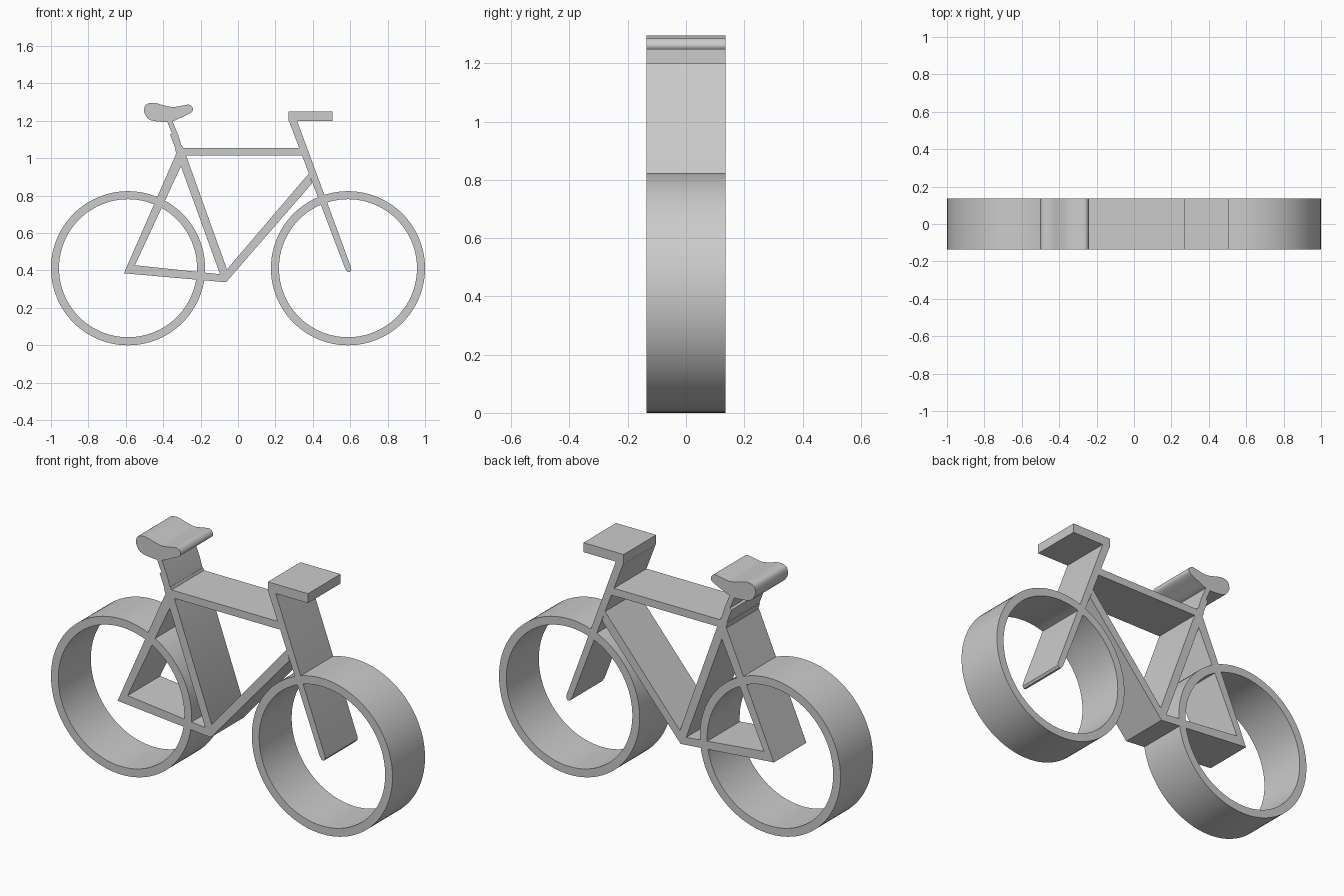
import bpy, bmesh, math
from mathutils import Vector

if "Cube" in bpy.data.objects:
    bpy.data.objects.remove(bpy.data.objects["Cube"], do_unlink=True)

HALF = 0.136  # half of the extrusion depth

grey = bpy.data.materials.new("plain grey")
grey.use_nodes = True
colour = (0.6, 0.6, 0.6, 1)
grey.diffuse_color = colour
grey.node_tree.nodes["Principled BSDF"].inputs["Base Color"].default_value = colour


def finish(name, bm):
    """Extrude the flat faces from front to back and make the object."""
    res = bmesh.ops.extrude_face_region(bm, geom=bm.faces[:])
    moved = [g for g in res["geom"] if isinstance(g, bmesh.types.BMVert)]
    bmesh.ops.translate(bm, verts=moved, vec=(0, 2 * HALF, 0))
    bmesh.ops.recalc_face_normals(bm, faces=bm.faces[:])
    mesh = bpy.data.meshes.new(name)
    bm.to_mesh(mesh)
    bm.free()
    mesh.materials.append(grey)
    obj = bpy.data.objects.new(name, mesh)
    bpy.context.collection.objects.link(obj)
    bpy.ops.object.select_all(action="DESELECT")
    obj.select_set(True)
    bpy.context.view_layer.objects.active = obj
    bpy.ops.object.shade_smooth_by_angle(angle=math.radians(30))
    return obj


def prism(name, outline):
    bm = bmesh.new()
    bm.faces.new([bm.verts.new((x, -HALF, z)) for x, z in outline])
    return finish(name, bm)


def ring(name, cx, cz, outer, inner, n=96):
    bm = bmesh.new()
    loops = []
    for r in (outer, inner):
        angles = [2 * math.pi * i / n for i in range(n)]
        loops.append([bm.verts.new((cx + r * math.cos(a), -HALF, cz + r * math.sin(a)))
                      for a in angles])
    a, b = loops
    for i in range(n):
        j = (i + 1) % n
        bm.faces.new((a[i], a[j], b[j], b[i]))
    return finish(name, bm)


def rounded(points, steps=5):
    """Closed smooth curve through the points."""
    p = [Vector(q) for q in points]
    out = []
    for i in range(len(p)):
        a, b, c, d = (p[(i + k) % len(p)] for k in (-1, 0, 1, 2))
        for s in range(steps):
            t = s / steps
            out.append(0.5 * (2 * b + (c - a) * t + (2 * a - 5 * b + 4 * c - d) * t ** 2
                              + (3 * b - a - 3 * c + d) * t ** 3))
    return out


# Wheels
for side, name in ((-1, "rear_wheel"), (1, "front_wheel")):
    ring(name, side * 0.588, 0.412, 0.412, 0.369)

# Frame tubes
prism("seat_tube", [(-.338, 1.05), (-.30, 1.07), (-.278, 1.016), (-.059, .406),
                    (-.064, .337), (-.096, .38), (-.305, .957)])
prism("seat_stay", [(-.332, 1.021), (-.30, 1.02), (-.305, .957), (-.551, .428),
                    (-.55, .38), (-.61, .385)])
prism("chain_stay", [(-.61, .385), (-.551, .428), (-.096, .38), (-.064, .337)])
prism("down_tube", [(-.064, .337), (-.059, .406), (.38, .92), (.396, .866)])
prism("top_tube", [(-.30, 1.056), (.33, 1.056), (.342, 1.016), (-.278, 1.016)])

# Fork with a rounded tip
prism("front_fork", [(.272, 1.20), (.316, 1.20), (.604, .418), (.606, .402),
                     (.598, .391), (.586, .392), (.572, .412)])

# Handlebar
prism("handlebar", [(.27, 1.2), (.505, 1.2), (.505, 1.25), (.27, 1.25)])

# Seat post with its stepped clamp
prism("seat_post", [(-.385, 1.21), (-.353, 1.134), (-.363, 1.126), (-.332, 1.045),
                    (-.297, 1.05), (-.32, 1.125), (-.355, 1.21)])

# Saddle
prism("saddle", rounded([(-.465, 1.296), (-.435, 1.294), (-.40, 1.284), (-.35, 1.274),
                         (-.30, 1.281), (-.26, 1.286), (-.241, 1.265), (-.25, 1.245),
                         (-.295, 1.222), (-.35, 1.198), (-.40, 1.194), (-.47, 1.205),
                         (-.497, 1.235), (-.502, 1.26), (-.492, 1.287)]))
